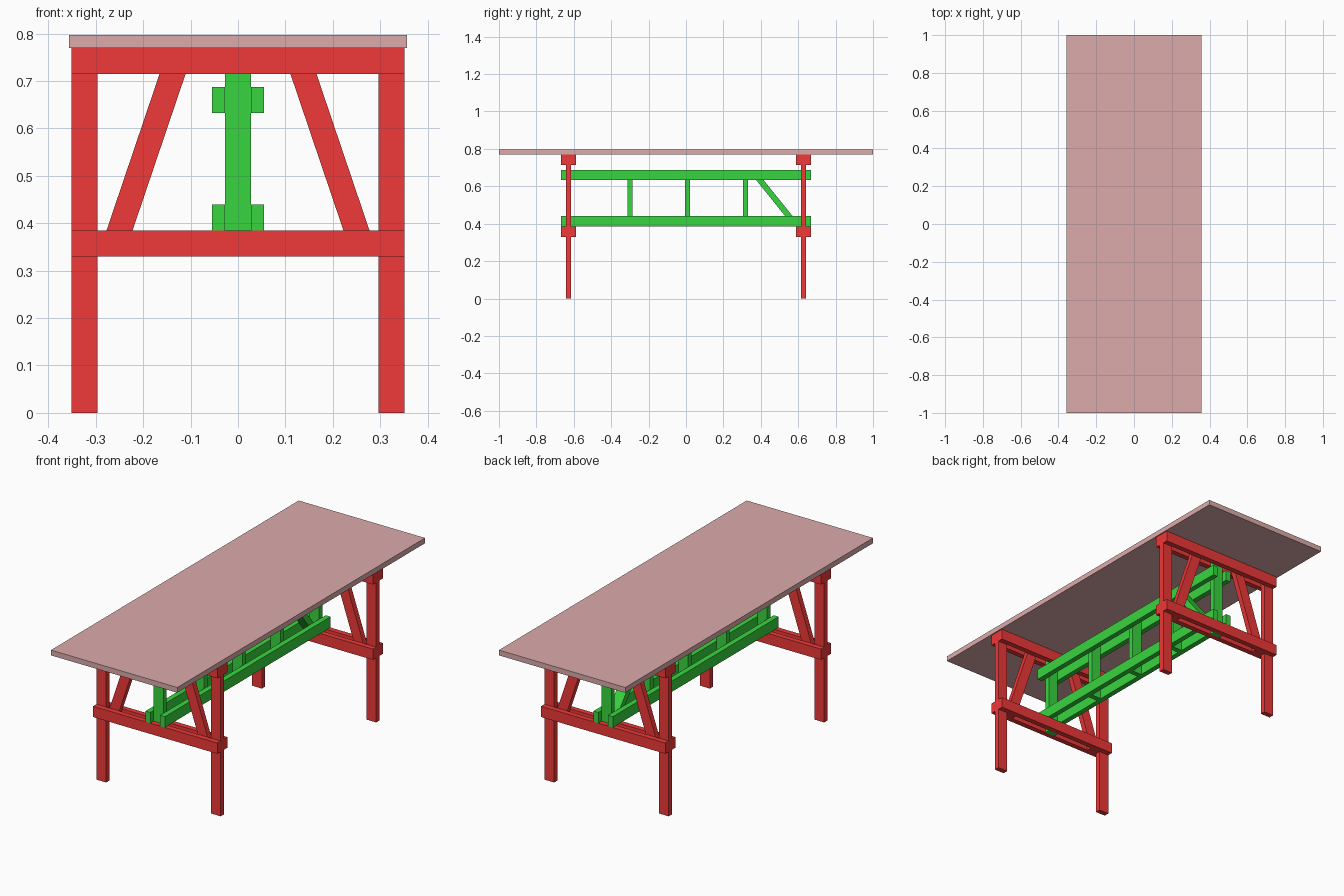
import bpy

if "Cube" in bpy.data.objects:
    bpy.data.objects.remove(bpy.data.objects["Cube"])

T = 0.027          # board thickness
W = 0.055          # board width


def material(name, rgb):
    m = bpy.data.materials.new(name)
    m.diffuse_color = (*rgb, 1)
    m.use_nodes = True
    m.node_tree.nodes["Principled BSDF"].inputs["Base Color"].default_value = m.diffuse_color
    return m


RED = material("red_paint", (0.87, 0.04, 0.04))
GREEN = material("green_paint", (0.04, 0.66, 0.05))
TOP = material("rose_top", (0.72, 0.41, 0.41))


def prism(name, mat, a, b):
    """Closed solid between two matching quads a and b."""
    verts = list(a) + list(b)
    faces = [(0, 1, 2, 3), (7, 6, 5, 4)]
    faces += [(i, i + 4, (i + 1) % 4 + 4, (i + 1) % 4) for i in range(4)]
    me = bpy.data.meshes.new(name)
    me.from_pydata(verts, [], faces)
    ob = bpy.data.objects.new(name, me)
    bpy.context.collection.objects.link(ob)
    me.materials.append(mat)
    # outward normals
    import bmesh
    bm = bmesh.new()
    bm.from_mesh(me)
    bmesh.ops.recalc_face_normals(bm, faces=bm.faces)
    bm.to_mesh(me)
    bm.free()
    return ob


def box(name, mat, cx, cy, sx, sy, z0, z1):
    x, y = sx / 2, sy / 2
    ring = [(cx - x, cy - y), (cx + x, cy - y), (cx + x, cy + y), (cx - x, cy + y)]
    return prism(name, mat, [(*p, z0) for p in ring], [(*p, z1) for p in ring])


# Table top
box("table_top", TOP, 0, 0, 0.714, 2.0, 0.77, 0.797)

# Two trestle ends
for end, y in (("front", -0.628), ("back", 0.628)):
    for side, s in (("left", -1), ("right", 1)):
        box(f"{end}_{side}_leg", RED, s * 0.3235, y, W, T, 0, 0.77)
        # slanted brace between the doubled rails
        quad = [(0.296, 0.33), (0.241, 0.33), (0.092, 0.77), (0.147, 0.77)]
        prism(f"{end}_{side}_brace", RED,
              [(s * x, y - T / 2, z) for x, z in quad],
              [(s * x, y + T / 2, z) for x, z in quad])
    # doubled rails clamp the legs
    for face, d in (("near", -T), ("far", T)):
        for level, z in (("lower", 0.33), ("upper", 0.715)):
            box(f"{end}_{level}_rail_{face}", RED, 0, y + d, 0.702, T, z, z + W)
    # centre post carrying the stretcher truss
    box(f"{end}_centre_post", GREEN, 0, y, W, T, 0.33, 0.77)

# Long stretcher truss: doubled chords
for side, s in (("left", -1), ("right", 1)):
    for level, z in (("lower", 0.385), ("upper", 0.633)):
        box(f"{level}_chord_{side}", GREEN, s * (W + T) / 2, 0, T, 1.338, z, z + W)

# Truss uprights and the single diagonal
for i, y in enumerate((-0.3, 0.009, 0.317)):
    box(f"truss_upright_{i + 1}", GREEN, 0, y, W, T, 0.385, 0.688)
diag = [(0.331, 0.688), (0.371, 0.688), (0.615, 0.385), (0.575, 0.385)]
prism("truss_diagonal", GREEN,
      [(-W / 2, y, z) for y, z in diag], [(W / 2, y, z) for y, z in diag])
